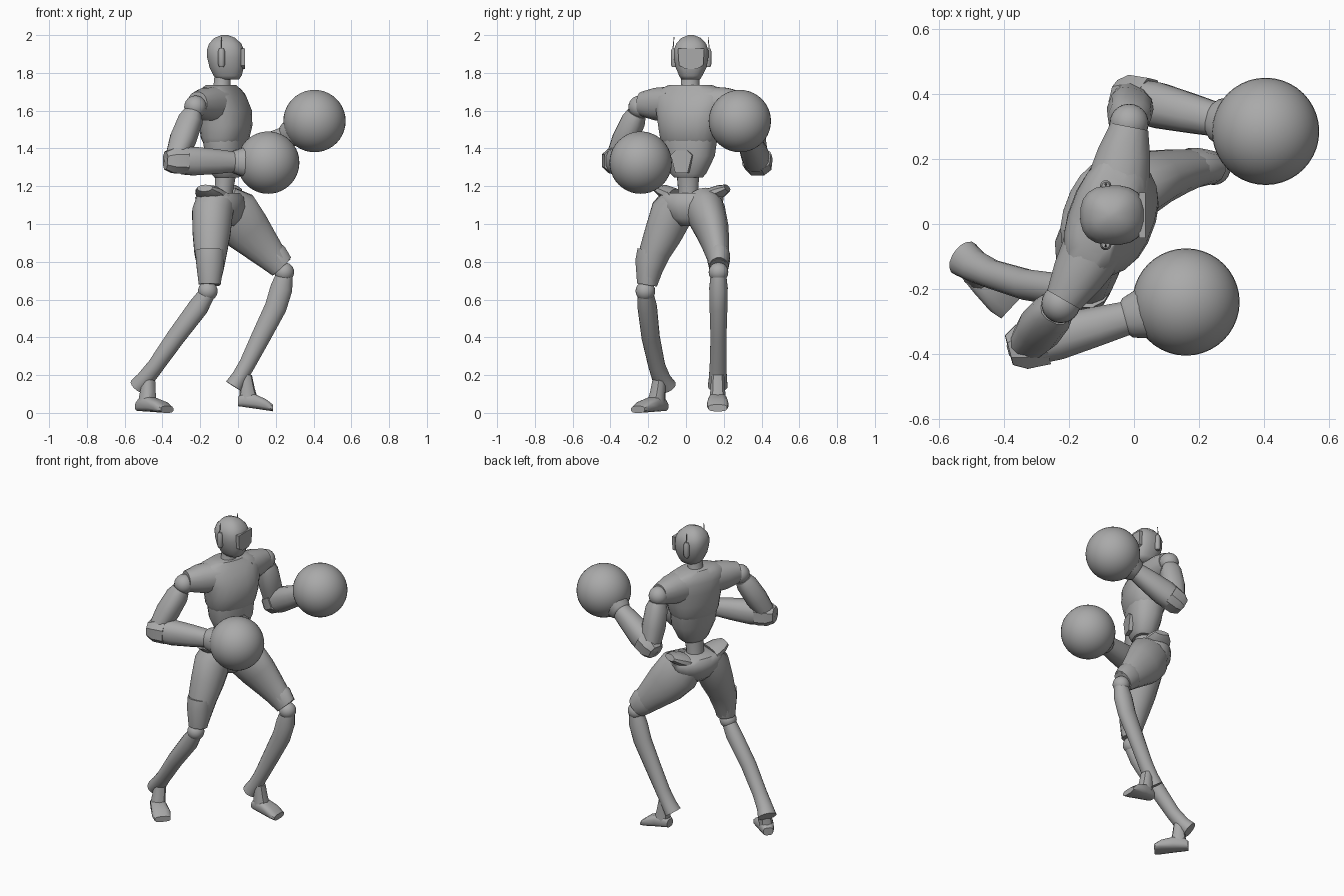
import bpy, bmesh, math
from mathutils import Vector

if "Cube" in bpy.data.objects:
    bpy.data.objects.remove(bpy.data.objects["Cube"])

grey = bpy.data.materials.new("matte_grey")
grey.use_nodes = True
COLOUR = (0.4, 0.4, 0.4, 1)
grey.diffuse_color = COLOUR
grey.node_tree.nodes["Principled BSDF"].inputs["Base Color"].default_value = COLOUR

LATERAL = Vector((0.354, 0.935, 0))    # towards the body's left
FORWARD = Vector((0.935, -0.354, 0))
Y_AXIS = Vector((0, 1, 0))
UP = Vector((0, 0, 1))


def finish(name, bm, angle=40, subdivide=0):
    bmesh.ops.recalc_face_normals(bm, faces=bm.faces)
    mesh = bpy.data.meshes.new(name)
    bm.to_mesh(mesh)
    bm.free()
    mesh.materials.append(grey)
    ob = bpy.data.objects.new(name, mesh)
    bpy.context.collection.objects.link(ob)
    if subdivide:
        ob.modifiers.new("Smooth", 'SUBSURF').levels = subdivide
        ob.modifiers["Smooth"].render_levels = subdivide
    bpy.ops.object.select_all(action='DESELECT')
    ob.select_set(True)
    bpy.context.view_layer.objects.active = ob
    bpy.ops.object.shade_smooth_by_angle(angle=math.radians(angle))
    return ob


def loft(name, rings, side=LATERAL, normal=None, sides=16, square=1.0, angle=40):
    """Skin rings of (x, y, z, half width along side, half depth)."""
    bm = bmesh.new()
    points = [Vector(r[:3]) for r in rings]
    loops = []
    for i, ring in enumerate(rings):
        t = normal or points[min(i + 1, len(points) - 1)] - points[max(i - 1, 0)]
        t = t.normalized()
        u = (side - t * side.dot(t)).normalized()
        v = t.cross(u)
        loop = []
        for k in range(sides):
            a = math.tau * (k + 0.5) / sides
            c, s = math.cos(a), math.sin(a)
            c = math.copysign(abs(c) ** square, c)
            s = math.copysign(abs(s) ** square, s)
            loop.append(bm.verts.new(points[i] + u * c * ring[3] + v * s * ring[4]))
        loops.append(loop)
    for a, b in zip(loops, loops[1:]):
        for k in range(sides):
            j = (k + 1) % sides
            bm.faces.new((a[k], a[j], b[j], b[k]))
    bm.faces.new(loops[0])
    bm.faces.new(loops[-1])
    return finish(name, bm, angle)


def ball(name, centre, radius, segments=24):
    bm = bmesh.new()
    bmesh.ops.create_uvsphere(bm, u_segments=segments, v_segments=segments // 2, radius=radius)
    bmesh.ops.translate(bm, verts=bm.verts, vec=centre)
    return finish(name, bm)


def plate(name, centre, facing, outline, thick):
    """Flat prism: outline of (across, up) points facing the given way."""
    bm = bmesh.new()
    across = UP.cross(facing)
    verts = [bm.verts.new(Vector(centre) + across * a + UP * b) for a, b in outline]
    face = bm.faces.new(verts)
    ext = bmesh.ops.extrude_face_region(bm, geom=[face])
    moved = [g for g in ext["geom"] if isinstance(g, bmesh.types.BMVert)]
    bmesh.ops.translate(bm, verts=moved, vec=facing * thick)
    return finish(name, bm, 20)


# Head, neck and face
loft("head", [(-.055, .025, 1.765, .05, .06), (-.055, .025, 1.785, .062, .075),
              (-.06, .027, 1.83, .083, .092), (-.064, .027, 1.88, .092, .1),
              (-.066, .027, 1.92, .092, .1), (-.068, .027, 1.955, .08, .086),
              (-.07, .027, 1.985, .052, .056), (-.07, .027, 2.0, .015, .018)],
     Y_AXIS, UP, 20, .8, 60)
loft("neck", [(-.085, .022, 1.69, .065, .06), (-.085, .022, 1.73, .05, .046),
              (-.08, .023, 1.8, .048, .044)], Y_AXIS, UP)
plate("visor", (.015, .027, 1.88), Vector((1, 0, 0)),
      [(-.07, .05), (.07, .05), (.064, -.04), (.03, -.06), (-.03, -.06), (-.064, -.04)], .021)
for label, s in (("left", 1), ("right", -1)):
    y = .027 + s * .09
    loft(label + "_ear", [(-.087, y, 1.83, .012, .012), (-.087, y, 1.845, .018, .018),
                          (-.087, y, 1.915, .018, .018), (-.087, y, 1.93, .012, .012)],
         Y_AXIS, UP, 10)
    loft(label + "_antenna", [(-.087, y + s * .012, 1.86, .005, .005),
                              (-.087, y, 1.99, .002, .002)], Y_AXIS, UP, 6)

# Torso
loft("chest", [(-.07, .018, 1.43, .145, .105), (-.068, .018, 1.455, .158, .118),
               (-.065, .02, 1.52, .17, .13), (-.07, .022, 1.6, .185, .13),
               (-.085, .025, 1.67, .2, .112), (-.092, .026, 1.71, .185, .09),
               (-.09, .024, 1.735, .12, .07)], LATERAL, UP, 20, .85)
loft("abdomen", [(-.06, .012, 1.245, .075, .06), (-.06, .012, 1.265, .095, .075),
                 (-.063, .015, 1.36, .14, .1), (-.068, .018, 1.45, .15, .11)],
     LATERAL, UP, 16, .85)
loft("waist", [(-.08, .015, 1.08, .06, .055), (-.075, .012, 1.18, .055, .05),
               (-.065, .01, 1.26, .06, .055)], LATERAL, UP)
plate("belly_plate", Vector((-.063, .013, 1.33)) + FORWARD * .083, FORWARD,
      [(-.06, .035), (-.035, .058), (.035, .058), (.06, .035), (.035, -.06), (-.035, -.06)], .023)

# Pelvis with flared hip tips
loft("pelvis", [(-.08, .02, .99, .045, .06), (-.085, .025, 1.03, .115, .1),
                (-.09, .03, 1.09, .165, .125), (-.095, .03, 1.14, .175, .12),
                (-.095, .03, 1.165, .15, .1)], LATERAL, UP, 20, .9, 50)
for label, s in (("left", 1), ("right", -1)):
    hip = Vector((-.1, .032, 1.15)) + LATERAL * s * .1
    tip = Vector((-.105, .032, 1.19)) + LATERAL * s * .2
    loft(label + "_hip_tip", [(*hip, .09, .04), (*hip.lerp(tip, .6), .075, .035),
                              (*tip, .045, .02)], FORWARD, None, 10)
    inner = Vector((-.085, .025, 1.635)) + LATERAL * s * .1
    outer = Vector((-.115, .033, 1.635)) + LATERAL * s * .285
    loft(label + "_shoulder", [(*inner, .1, .095), (*inner.lerp(outer, .55), .083, .087),
                               (*outer, .06, .065)], FORWARD, None, 16, .9)


# Arms
def arm(label, shoulder, elbow, glove):
    shoulder, elbow, glove = Vector(shoulder), Vector(elbow), Vector(glove)
    ball(label + "_shoulder_joint", shoulder, .06)
    mix = shoulder.lerp
    loft(label + "_upper_arm", [(*mix(elbow, .12), .05, .05), (*mix(elbow, .25), .066, .062),
                                (*mix(elbow, .6), .07, .066), (*mix(elbow, .95), .055, .055)],
         FORWARD, None, 12, .8)
    ball(label + "_elbow_joint", elbow, .057, 12)
    mix = elbow.lerp
    loft(label + "_elbow_cap", [(*mix(glove, -.1), .05, .05), (*mix(glove, -.02), .07, .075),
                                (*mix(glove, .12), .073, .08)], UP, None, 8, .8, 30)
    loft(label + "_forearm", [(*mix(glove, .08), .074, .068), (*mix(glove, .2), .078, .072),
                              (*mix(glove, .45), .067, .062), (*mix(glove, .62), .056, .054),
                              (*mix(glove, .64), .063, .065), (*mix(glove, .78), .088, .088)],
         UP, None, 12, .85)
    ball(label + "_glove", glove, .165, 40)


arm("left", (-.015, .31, 1.63), (-.01, .385, 1.32), (.405, .285, 1.545))
arm("right", (-.225, -.245, 1.62), (-.335, -.375, 1.335), (.16, -.24, 1.325))

# Left leg, reaching forward
loft("left_thigh", [(-.085, .085, 1.12, .09, .1), (-.025, .105, 1.06, .105, .14),
                    (.05, .14, .965, .088, .128), (.12, .158, .89, .073, .103),
                    (.18, .17, .825, .06, .082), (.23, .172, .77, .05, .065)], Y_AXIS)
loft("left_knee_guard", [(.15, .172, .87, .05, .07), (.185, .174, .825, .062, .086),
                         (.235, .174, .775, .052, .068)], Y_AXIS, None, 12)
ball("left_knee_joint", (.245, .172, .745), .052)
loft("left_shin", [(.245, .172, .73, .042, .045), (.23, .172, .66, .05, .06),
                   (.2, .172, .56, .048, .059), (.12, .172, .4, .043, .052),
                   (.05, .17, .26, .045, .044), (.01, .169, .19, .048, .044),
                   (-.022, .168, .14, .053, .05)], Y_AXIS)

# Right leg, trailing behind
loft("right_thigh", [(-.115, -.025, 1.13, .1, .105), (-.135, -.075, 1.06, .115, .11),
                     (-.14, -.12, .95, .102, .102), (-.145, -.165, .85, .085, .088),
                     (-.145, -.19, .76, .068, .07), (-.15, -.205, .68, .053, .055)], Y_AXIS)
loft("right_knee_guard", [(-.148, -.185, .86, .075, .08), (-.148, -.195, .8, .076, .077),
                          (-.15, -.205, .68, .056, .06)], Y_AXIS, None, 12)
ball("right_knee_joint", (-.16, -.215, .645), .052)
SHIN_SIDE = Vector((.55, .83, 0))
loft("right_shin", [(-.165, -.215, .63, .042, .045), (-.21, -.205, .56, .05, .056),
                    (-.33, -.187, .4, .048, .05), (-.435, -.155, .25, .045, .044),
                    (-.49, -.13, .18, .05, .046), (-.525, -.105, .14, .058, .05)], SHIN_SIDE)


# Feet: a sole wedge from heel to toe, plus an ankle
def foot(label, heel, toe, ankle):
    heel, toe, ankle = Vector(heel), Vector(toe), Vector(ankle)
    way = Vector((toe.x - heel.x, toe.y - heel.y, 0)).normalized()
    side = UP.cross(way)
    rings = []
    for f, w, h in ((0, .03, .025), (.12, .04, .036), (.45, .05, .04), (.8, .057, .03), (1, .05, .018)):
        p = heel.lerp(toe, f)
        rings.append((p.x, p.y, p.z + h, w, h))
    loft(label + "_foot", rings, side, way, 12, .65, 45)
    low = heel.lerp(toe, .3) + UP * .045
    loft(label + "_ankle", [(*low, .045, .05), (*low.lerp(ankle, .45), .04, .04),
                            (*ankle, .036, .034)], side, UP, 10, .85)


foot("left", (.0, .168, .035), (.185, .168, .008), (.04, .168, .2))
foot("right", (-.525, -.115, .01), (-.375, -.255, 0), (-.475, -.14, .18))
